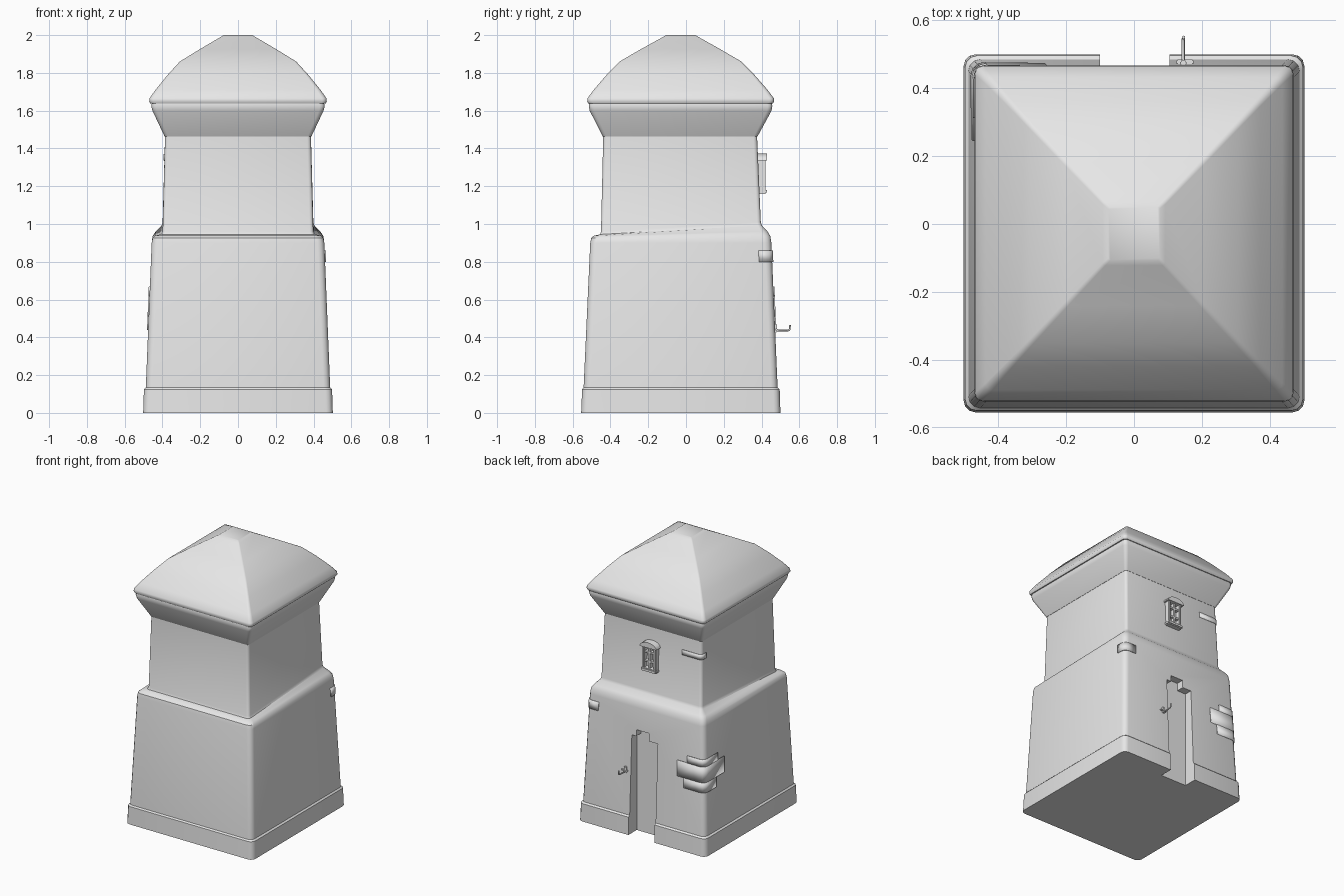
import bpy, bmesh, math
from mathutils import Vector

cube = bpy.data.objects.get("Cube")
if cube:
    bpy.data.objects.remove(cube, do_unlink=True)

stone = bpy.data.materials.new("pale_grey")
stone.use_nodes = True
stone.diffuse_color = (0.8, 0.8, 0.8, 1)
stone.node_tree.nodes["Principled BSDF"].inputs["Base Color"].default_value = (0.8, 0.8, 0.8, 1)


def finish(name, bm, angle=40):
    bmesh.ops.recalc_face_normals(bm, faces=bm.faces)
    mesh = bpy.data.meshes.new(name)
    bm.to_mesh(mesh)
    bm.free()
    mesh.materials.append(stone)
    ob = bpy.data.objects.new(name, mesh)
    bpy.context.collection.objects.link(ob)
    smooth(ob, angle)
    return ob


def smooth(ob, angle=40):
    bpy.ops.object.select_all(action='DESELECT')
    ob.select_set(True)
    bpy.context.view_layer.objects.active = ob
    bpy.ops.object.shade_smooth_by_angle(angle=math.radians(angle))


def ring(bm, z, hx, y0, y1, r, lift=0.0):
    """Rounded rectangle; lift raises the back edge."""
    verts = []
    corners = [(hx - r, y1 - r), (r - hx, y1 - r), (r - hx, y0 + r), (hx - r, y0 + r)]
    for k, (cx, cy) in enumerate(corners):
        for s in range(4):
            a = math.pi / 2 * (k + s / 3)
            x, y = cx + r * math.cos(a), cy + r * math.sin(a)
            verts.append(bm.verts.new((x, y, z + lift * (y - y0) / (y1 - y0))))
    return verts


def loft(name, rows, angle=40):
    bm = bmesh.new()
    rings = [ring(bm, *row) for row in rows]
    for a, b in zip(rings, rings[1:]):
        n = len(a)
        for i in range(n):
            bm.faces.new((a[i], a[(i + 1) % n], b[(i + 1) % n], b[i]))
    bm.faces.new(rings[0])
    bm.faces.new(rings[-1])
    return finish(name, bm, angle)


def box(name, lo, hi, bevel=0.0):
    bm = bmesh.new()
    bmesh.ops.create_cube(bm, size=1)
    lo, hi = Vector(lo), Vector(hi)
    for v in bm.verts:
        v.co = Vector(((lo[i] + hi[i]) / 2 + v.co[i] * (hi[i] - lo[i]) for i in range(3)))
    if bevel:
        bmesh.ops.bevel(bm, geom=bm.edges[:], offset=bevel, segments=2, affect='EDGES')
    return finish(name, bm)


def extrude_xz(name, points, y0, y1):
    bm = bmesh.new()
    face = bm.faces.new([bm.verts.new((x, y0, z)) for x, z in points])
    new = bmesh.ops.extrude_face_region(bm, geom=[face])["geom"]
    bmesh.ops.translate(bm, verts=[g for g in new if isinstance(g, bmesh.types.BMVert)],
                        vec=(0, y1 - y0, 0))
    return finish(name, bm)


# Tapered tower with plinth and sloping ledge: z, half width, y front, y back, corner radius, lift
tower_rows = [
    (0.0, 0.502, -0.555, 0.50, 0.035),
    (0.125, 0.498, -0.55, 0.496, 0.035),
    (0.135, 0.488, -0.542, 0.485, 0.035),
    (0.90, 0.457, -0.507, 0.452, 0.035),
    (0.925, 0.452, -0.502, 0.446, 0.035, 0.012),
    (0.938, 0.437, -0.488, 0.432, 0.035, 0.022),
    (0.945, 0.405, -0.455, 0.402, 0.02, 0.047),
    (0.96, 0.399, -0.45, 0.396, 0.02, 0.05),
    (1.47, 0.386, -0.438, 0.376, 0.02),
]
tower = loft("tower_walls", tower_rows, 35)

# Stepped doorway recess in the back wall
doorway = [(-0.1, -0.1), (0.105, -0.1), (0.105, 0.70), (0.07, 0.70),
           (0.07, 0.745), (-0.03, 0.745), (-0.03, 0.69), (-0.1, 0.69)]
cutter = extrude_xz("doorway_cutter", doorway, 0.405, 0.7)
cutter.hide_render = True
cut = tower.modifiers.new("doorway", 'BOOLEAN')
cut.operation = 'DIFFERENCE'
cut.solver = 'EXACT'
cut.object = cutter
bpy.context.view_layer.objects.active = tower
bpy.ops.object.modifier_apply(modifier=cut.name)
bpy.data.objects.remove(cutter, do_unlink=True)
smooth(tower, 35)

# Flared eaves and domed hip roof
loft("eaves", [
    (1.462, 0.388, -0.44, 0.378, 0.02),
    (1.60, 0.453, -0.51, 0.453, 0.025),
    (1.625, 0.459, -0.515, 0.457, 0.025),
    (1.642, 0.455, -0.512, 0.453, 0.025),
], 35)
loft("roof", [
    (1.638, 0.464, -0.517, 0.46, 0.025),
    (1.65, 0.47, -0.523, 0.467, 0.025),
    (1.666, 0.468, -0.521, 0.465, 0.025),
    (1.71, 0.437, -0.489, 0.432, 0.02),
    (1.79, 0.372, -0.42, 0.362, 0.015),
    (1.86, 0.308, -0.352, 0.293, 0.012),
    (1.925, 0.203, -0.24, 0.182, 0.01),
    (1.99, 0.092, -0.122, 0.066, 0.008),
    (2.0, 0.075, -0.106, 0.05, 0.006),
], 50)


def wall(z):
    for a, b in zip(tower_rows, tower_rows[1:]):
        if a[0] <= z <= b[0]:
            t = (z - a[0]) / (b[0] - a[0])
            return [a[i] + t * (b[i] - a[i]) for i in (1, 3, 4)]


def corner_patch(name, side, z0, z1, along_back, along_side, out=0.006):
    """Thin plate wrapped round a back corner."""
    bm = bmesh.new()
    rows = []
    for z in (z0, z1):
        hx, y1, r = wall(z)
        plan = [(hx - along_back, y1 + out)]
        for s in range(4):
            a = math.pi / 2 * (1 - s / 3)
            plan.append((hx - r + (r + out) * math.cos(a), y1 - r + (r + out) * math.sin(a)))
        plan.append((hx + out, y1 - along_side))
        rows.append([bm.verts.new((side * x, y, z)) for x, y in plan])
    lo, hi = rows
    for i in range(len(lo) - 1):
        bm.faces.new((lo[i], lo[i + 1], hi[i + 1], hi[i]))
    ob = finish(name, bm)
    ob.data.flip_normals() if ob.data.polygons[0].normal.y < 0 else None
    solid = ob.modifiers.new("thickness", 'SOLIDIFY')
    solid.thickness = 0.009
    solid.offset = -1


# Repair patches on the back corners
corner_patch("wide_patch_middle", -1, 0.51, 0.62, 0.21, 0.22)
corner_patch("wide_patch_top", -1, 0.62, 0.67, 0.13, 0.15)
corner_patch("wide_patch_bottom", -1, 0.44, 0.51, 0.16, 0.13)
corner_patch("upper_patch", -1, 1.335, 1.37, 0.15, 0.05)
corner_patch("ledge_patch", 1, 0.80, 0.86, 0.09, 0.07)

# Wall lantern above the door
for side, label in ((-1, "right"), (1, "left")):
    box(label + "_lantern_post", (side * 0.045 - 0.009, 0.375, 1.18),
        (side * 0.045 + 0.009, 0.42, 1.34), 0.004)
box("lantern_sill", (-0.06, 0.375, 1.16), (0.06, 0.428, 1.185), 0.006)
box("lantern_mullion", (-0.006, 0.375, 1.18), (0.006, 0.412, 1.34))
for z in (1.225, 1.29):
    box("lantern_crossbar", (-0.045, 0.375, z), (0.045, 0.412, z + 0.012))
cap = [(0.066 * math.cos(a * math.pi / 10), 1.335 + 0.038 * math.sin(a * math.pi / 10))
       for a in range(11)]
extrude_xz("lantern_cap", cap, 0.37, 0.43)

# Door latch: backplate and a hooked peg
box("latch_plate", (0.135, 0.455, 0.425), (0.155, 0.481, 0.47), 0.003)
box("latch_crossbar", (0.125, 0.47, 0.437), (0.175, 0.484, 0.447), 0.003)
curve = bpy.data.curves.new("latch_peg", 'CURVE')
curve.dimensions = '3D'
curve.bevel_depth = 0.005
curve.bevel_resolution = 2
curve.use_fill_caps = True
path = [(0.145, 0.46, 0.435), (0.145, 0.542, 0.437), (0.146, 0.549, 0.442), (0.146, 0.55, 0.465)]
spline = curve.splines.new('POLY')
spline.points.add(len(path) - 1)
for p, co in zip(spline.points, path):
    p.co = (*co, 1)
curve.materials.append(stone)
bpy.context.collection.objects.link(bpy.data.objects.new("latch_peg", curve))
